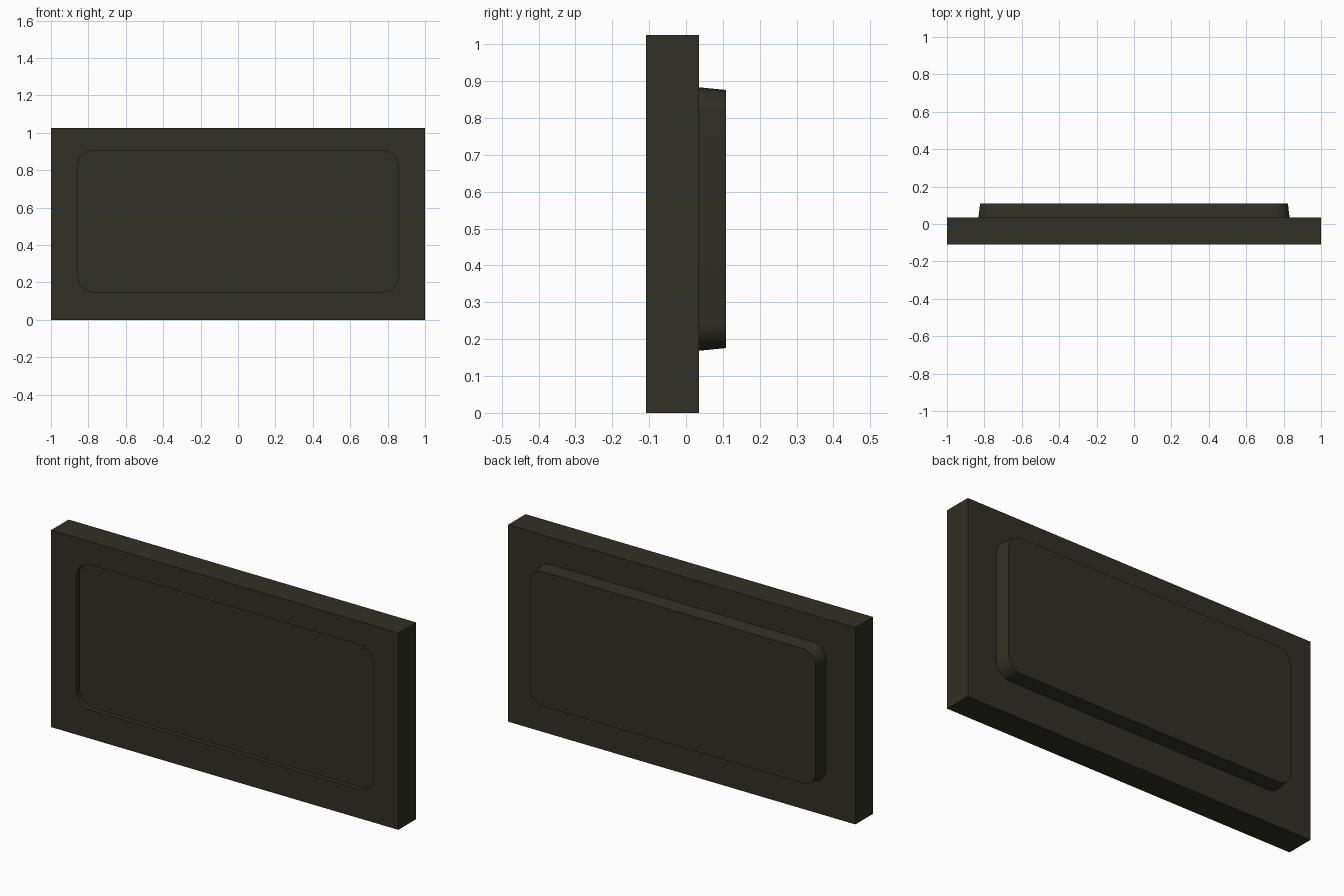
import bpy, math

if "Cube" in bpy.data.objects:
    bpy.data.objects.remove(bpy.data.objects["Cube"])

W, H = 2.0, 1.025                    # overall width and height
Y0, Y1, Y2 = -0.109, 0.035, 0.109    # front, back of slab, back of raised panel
RECESS = 0.025

mat = bpy.data.materials.new("dark olive")
mat.diffuse_color = (0.030, 0.029, 0.019, 1)
mat.use_nodes = True
mat.node_tree.nodes["Principled BSDF"].inputs["Base Color"].default_value = mat.diffuse_color


def rounded_rect(hx, z0, z1, r, y, n=8):
    """Rounded rectangle loop in the xz plane at depth y."""
    hz, cz = (z1 - z0) / 2, (z0 + z1) / 2
    pts = []
    for q, (sx, sz) in enumerate([(1, 1), (-1, 1), (-1, -1), (1, -1)]):
        for i in range(n + 1):
            a = math.pi / 2 * (q + i / n)
            pts.append((sx * (hx - r) + r * math.cos(a), y,
                        cz + sz * (hz - r) + r * math.sin(a)))
    return pts


def loft(name, front, back):
    """Closed solid between two matching loops, front one at lower y."""
    n = len(front)
    faces = [tuple(range(n)), tuple(reversed(range(n, 2 * n)))]
    faces += [(i, n + i, n + (i + 1) % n, (i + 1) % n) for i in range(n)]
    # loops run from +x towards +z, so the low-y cap already faces -y
    mesh = bpy.data.meshes.new(name)
    mesh.from_pydata(front + back, [], faces)
    mesh.materials.append(mat)
    ob = bpy.data.objects.new(name, mesh)
    bpy.context.collection.objects.link(ob)
    return ob


def smooth(ob):
    bpy.ops.object.select_all(action='DESELECT')
    ob.select_set(True)
    bpy.context.view_layer.objects.active = ob
    bpy.ops.object.shade_smooth_by_angle(angle=math.radians(30))


# Main slab
def rect(y):
    return [(W / 2, y, 0), (W / 2, y, H), (-W / 2, y, H), (-W / 2, y, 0)]


slab = loft("slab", rect(Y0), rect(Y1))

# Shallow rounded recess cut into the front
cutter = loft("recess_cutter",
              rounded_rect(0.855, 0.15, 0.904, 0.08, Y0 - 0.1),
              rounded_rect(0.855, 0.15, 0.904, 0.08, Y0 + RECESS))
cutter.hide_render = True
mod = slab.modifiers.new("recess", 'BOOLEAN')
mod.operation, mod.solver, mod.object = 'DIFFERENCE', 'EXACT', cutter
bpy.context.view_layer.objects.active = slab
bpy.ops.object.modifier_apply(modifier=mod.name)
bpy.data.objects.remove(cutter)
smooth(slab)

# Raised, slightly tapered panel on the back
panel = loft("back_panel",
             rounded_rect(0.832, 0.168, 0.884, 0.075, Y1 - 0.005),
             rounded_rect(0.823, 0.176, 0.876, 0.070, Y2))
smooth(panel)
